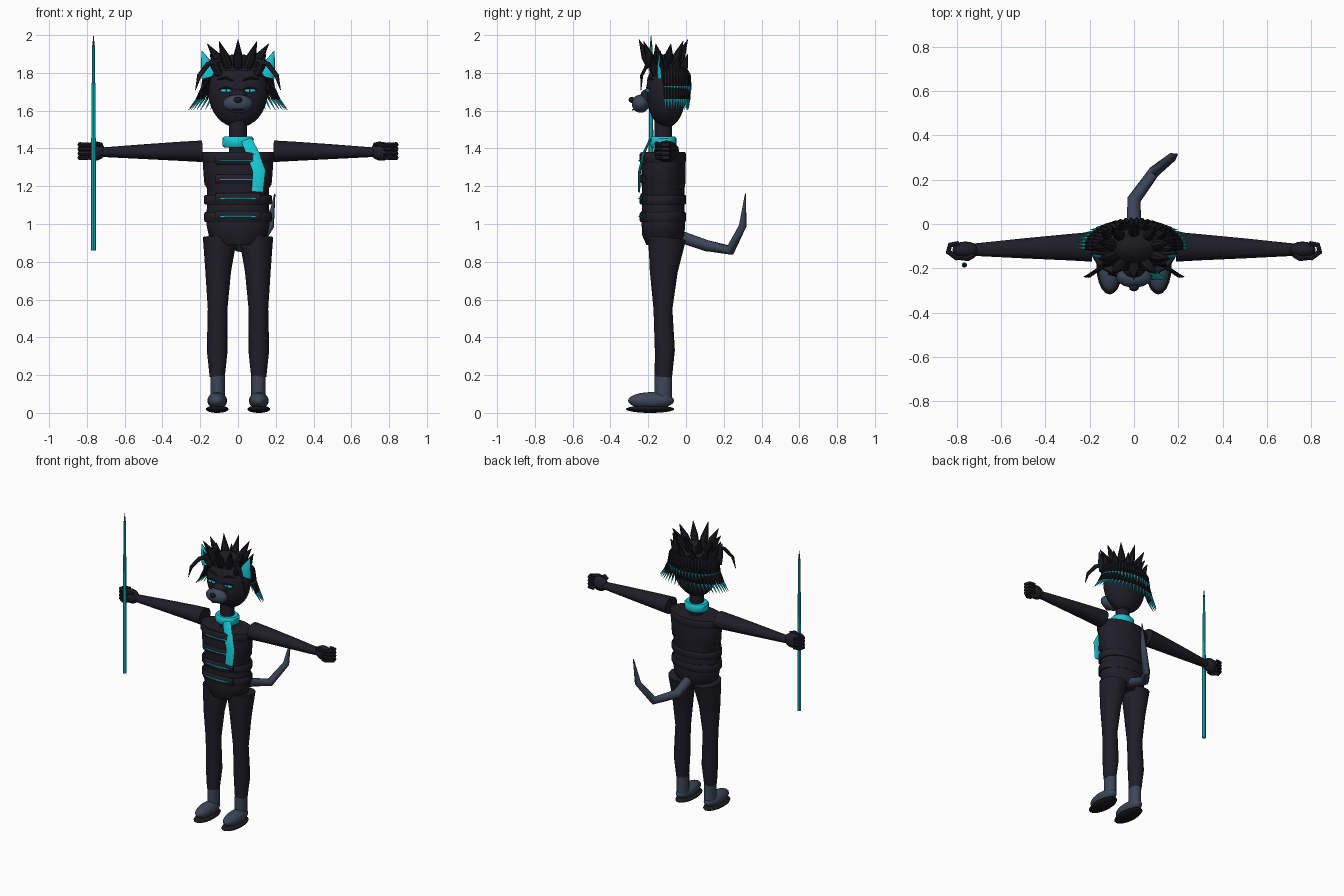
import bpy, bmesh
from math import sin, cos, pi, sqrt, radians
from mathutils import Vector, Matrix

cube = bpy.data.objects.get("Cube")
if cube:
    bpy.data.objects.remove(cube, do_unlink=True)


def material(name, rgb):
    m = bpy.data.materials.new(name)
    m.use_nodes = True
    m.diffuse_color = (*rgb, 1)
    m.node_tree.nodes["Principled BSDF"].inputs["Base Color"].default_value = (*rgb, 1)
    return m


BLACK = material("charcoal black", (0.014, 0.013, 0.021))
HAIR = material("hair black", (0.010, 0.010, 0.014))
SLATE = material("slate blue", (0.045, 0.062, 0.1))
CYAN = material("bright cyan", (0.008, 0.58, 0.66))
made = []


def finish(bm, name, *mats):
    bmesh.ops.recalc_face_normals(bm, faces=bm.faces)
    me = bpy.data.meshes.new(name)
    bm.to_mesh(me)
    bm.free()
    for m in mats:
        me.materials.append(m)
    ob = bpy.data.objects.new(name, me)
    bpy.context.collection.objects.link(ob)
    made.append(ob)
    return ob


def add_ball(bm, c, r, seg=20):
    mat = Matrix.Translation(c) @ Matrix.Diagonal((*r, 1))
    return bmesh.ops.create_uvsphere(bm, u_segments=seg, v_segments=seg // 2 + 2, radius=1, matrix=mat)


def ball(name, c, r, mat, seg=20):
    bm = bmesh.new()
    add_ball(bm, c, r, seg)
    return finish(bm, name, mat)


def add_tube(bm, pts, radii, ref, n=12, tip_from=99):
    """Loft elliptical rings along a path; ref sets the direction of the first radius."""
    pts = [Vector(p) for p in pts]
    rings = []
    for i, p in enumerate(pts):
        t = (pts[min(i + 1, len(pts) - 1)] - pts[max(i - 1, 0)]).normalized()
        a = Vector(ref)
        a = (a - t * a.dot(t)).normalized()
        b = t.cross(a)
        ra, rb = radii[i] if isinstance(radii[i], tuple) else (radii[i], radii[i])
        rings.append([bm.verts.new(p + a * ra * cos(2 * pi * k / n) + b * rb * sin(2 * pi * k / n))
                      for k in range(n)])
    for i in range(len(rings) - 1):
        for k in range(n):
            j = (k + 1) % n
            f = bm.faces.new((rings[i][k], rings[i][j], rings[i + 1][j], rings[i + 1][k]))
            f.material_index = int(i >= tip_from)
    bm.faces.new(rings[0][::-1])
    f = bm.faces.new(rings[-1])
    f.material_index = int(len(rings) > tip_from)


def tube(name, pts, radii, ref, mat, n=12):
    bm = bmesh.new()
    add_tube(bm, pts, radii, ref, n)
    return finish(bm, name, mat)


X, Y, Z = (1, 0, 0), (0, 1, 0), (0, 0, 1)

for s, side in ((1, "left"), (-1, "right")):
    # Feet and legs
    ball(side + "_sole", (s * .11, -.19, .02), (.06, .128, .02), HAIR)
    ball(side + "_shoe", (s * .11, -.185, .065), (.052, .122, .045), SLATE)
    tube(side + "_ankle", [(s * .108, -.12, .07), (s * .108, -.12, .195)],
         [(.038, .046), (.038, .046)], X, SLATE, 16)
    tube(side + "_leg",
         [(s * .11, -.12, .19), (s * .11, -.112, .33), (s * .108, -.122, .55),
          (s * .105, -.118, .75), (s * .096, -.1, .925)],
         [(.04, .046), (.055, .053), (.052, .05), (.068, .074), (.09, .1)], X, BLACK, 16)
    # Arms and fists
    tube(side + "_arm",
         [(s * .19, -.103, 1.385), (s * .3, -.105, 1.385), (s * .5, -.11, 1.383), (s * .72, -.116, 1.38)],
         [(.067, .057), (.059, .051), (.045, .039), (.028, .025)], Y, BLACK, 16)
    bm = bmesh.new()
    add_ball(bm, (s * .76, -.117, 1.385), (.06, .038, .05), 16)
    for k in range(4):
        z = 1.42 - k * .023
        add_tube(bm, [(s * .79, -.085, z), (s * .83, -.095, z), (s * .838, -.125, z), (s * .8, -.153, z),
                      (s * .77, -.15, z)], [.009, .012, .013, .012, .008], Z, 8)
    add_tube(bm, [(s * .72, -.14, 1.42), (s * .75, -.155, 1.425), (s * .785, -.155, 1.41)],
             [.01, .013, .008], Z, 8)
    finish(bm, side + "_fist", BLACK)

# Torso and hips
tube("torso", [(0, -.12, z) for z in (.89, .94, 1.0, 1.09, 1.19, 1.21, 1.3, 1.38)],
     [(.105, .09), (.155, .112), (.168, .115), (.165, .112), (.165, .112), (.178, .116), (.185, .117), (.19, .115)],
     X, BLACK, 24)
for i, (z, w) in enumerate(((1.352, .192), (1.128, .18), (1.037, .18))):
    tube("torso_band_%d" % (i + 1), [(0, -.122, z + d) for d in (-.026, -.018, .018, .026)],
         [(w - .006, .118), (w, .123), (w, .123), (w - .006, .118)], X, BLACK, 24)

# Chest plates with glowing strips
for i, z in enumerate((1.335, 1.235, 1.135, 1.04)):
    arc = [x * .0225 for x in range(-4, 5)]
    front = [(x, -.12 - .122 * sqrt(1 - (x / .19) ** 2), z) for x in arc]
    tube("chest_plate_%d" % (i + 1), [(x * 1.3, y + .006, h + .004) for x, y, h in front],
         [(.024, .008)] * 9, Z, BLACK, 8)
    tube("chest_strip_%d" % (i + 1), [(x, y - .004, h) for x, y, h in front], [(.0045, .006)] * 9, Z, CYAN, 6)

# Tail
tube("tail", [(0, -.02, .93), (0, .11, .885), (.09, .235, .862), (.17, .3, .99), (.195, .315, 1.16)],
     [.033, .031, .027, .021, .003], X, SLATE, 10)

# Neck, collar and scarf tail
tube("neck", [(0, -.12, 1.37), (0, -.12, 1.56)], [.047, .047], X, BLACK, 16)
tube("scarf_collar", [(0, -.12, z) for z in (1.405, 1.415, 1.452, 1.462)],
     [(.074, .062), (.083, .07), (.083, .07), (.074, .062)], X, CYAN, 20)
tube("scarf_tail", [(.045, -.19, 1.445), (.075, -.222, 1.38), (.112, -.246, 1.28), (.102, -.248, 1.17)],
     [(.03, .007), (.033, .007), (.034, .007), (.031, .005)], X, CYAN, 4 * 2)

# Head and muzzle
ball("head", (0, -.105, 1.7), (.157, .105, .19), BLACK, 28)
ball("muzzle", (0, -.24, 1.637), (.08, .047, .048), SLATE)
ball("muzzle_bridge", (0, -.205, 1.665), (.05, .04, .05), BLACK, 16)
ball("nose", (0, -.287, 1.657), (.022, .017, .016), HAIR, 12)
tube("mouth", [(x * .012, -.283 + abs(x) * .0055, 1.607 - .003 * cos(x)) for x in range(-3, 4)],
     [.0035] * 7, Z, HAIR, 6)

for s, side in ((1, "left"), (-1, "right")):
    # Eyes, lids and brows
    ball(side + "_eye", (s * .062, -.2, 1.706), (.033, .012, .011), CYAN, 16)
    ball(side + "_pupil", (s * .062, -.21, 1.706), (.006, .004, .008), HAIR, 8)
    tube(side + "_eyelid", [(s * .025, -.206, 1.713), (s * .062, -.206, 1.722), (s * .1, -.19, 1.712)],
         [.003, .006, .003], Z, HAIR, 6)
    tube(side + "_brow", [(s * .025, -.202, 1.758), (s * .065, -.198, 1.775), (s * .11, -.175, 1.765)],
         [.004, .007, .003], Z, HAIR, 6)
    # Ears with bright fronts
    bm = bmesh.new()
    add_tube(bm, [(s * .147, -.13, 1.78), (s * .165, -.135, 1.84), (s * .191, -.135, 1.915)],
             [(.047, .022), (.034, .018), (.002, .002)], X, 12)
    bmesh.ops.recalc_face_normals(bm, faces=bm.faces)
    for f in bm.faces:
        f.material_index = int(f.normal.y < -.45)
    finish(bm, side + "_ear", HAIR, CYAN)
    # Face-framing lock
    tube(side + "_front_lock",
         [(s * .09, -.16, 1.87), (s * .16, -.205, 1.845), (s * .205, -.235, 1.785), (s * .225, -.238, 1.71)],
         [(.008, .012), (.009, .014), (.008, .012), (.002, .002)], Y, HAIR, 8)

# Hair cap, lower at the back than at the forehead
bm = bmesh.new()
add_ball(bm, (0, -.102, 1.705), (.168, .116, .196), 28)
bmesh.ops.delete(bm, geom=[v for v in bm.verts if v.co.z < 1.69 - 1.1 * (v.co.y + .09)
                           or v.co.z < 1.63], context="VERTS")
finish(bm, "hair_cap", HAIR)

# Crown spikes: a tall ring, and a short ring below it
bm = bmesh.new()
for k in range(10):
    a = 2 * pi * k / 10 - pi / 2
    c, d = cos(a), sin(a)
    add_tube(bm, [(.085 * c, -.12 + .065 * d, 1.83), (.12 * c, -.12 + .09 * d, 1.885),
                  (.172 * c, -.12 + .13 * d, 1.978 - .025 * c * c)], [.024, .026, .001], (-d, c, 0), 8)
    a += pi / 10
    c, d = cos(a), sin(a)
    if d > -.7:
        add_tube(bm, [(.12 * c, -.11 + .085 * d, 1.79), (.15 * c, -.11 + .105 * d, 1.835),
                      (.182 * c, -.11 + .125 * d, 1.9)], [.02, .023, .001], (-d, c, 0), 8)
finish(bm, "crown_spikes", HAIR)

# Hanging strands with bright tips, in two rows round the back
bm = bmesh.new()
N = 26
for k in range(N):
    a = radians(-4 + 188 * k / (N - 1))
    c, d = cos(a), sin(a)
    for path in (((.14, .095, 1.83), (.178, .118, 1.79), (.19, .124, 1.73), (.196, .126, 1.69)),
                 ((.15, .1, 1.77), (.19, .118, 1.72), (.22, .118, 1.66), (.262, .112, 1.605))):
        add_tube(bm, [(rx * c, -.1 + ry * d, z) for rx, ry, z in path],
                 [(.011, .007), (.012, .008), (.008, .006), (.001, .001)], (-d, c, 0), 6, 2)
finish(bm, "back_strands", HAIR, CYAN)

# Staff with a long tapering point
bm = bmesh.new()
add_tube(bm, [(-.765, -.185, z) for z in (.86, 1.36, 1.6, 1.94)], [.0125, .0125, .011, .007], X, 8)
finish(bm, "staff", CYAN)
tube("staff_tip", [(-.765, -.185, 1.94), (-.765, -.185, 2.0)], [.007, .0008], X, SLATE, 8)

# Smooth shading with sharp creases kept
bpy.ops.object.select_all(action="DESELECT")
for ob in made:
    ob.select_set(True)
bpy.context.view_layer.objects.active = made[0]
bpy.ops.object.shade_smooth_by_angle(angle=radians(40))
